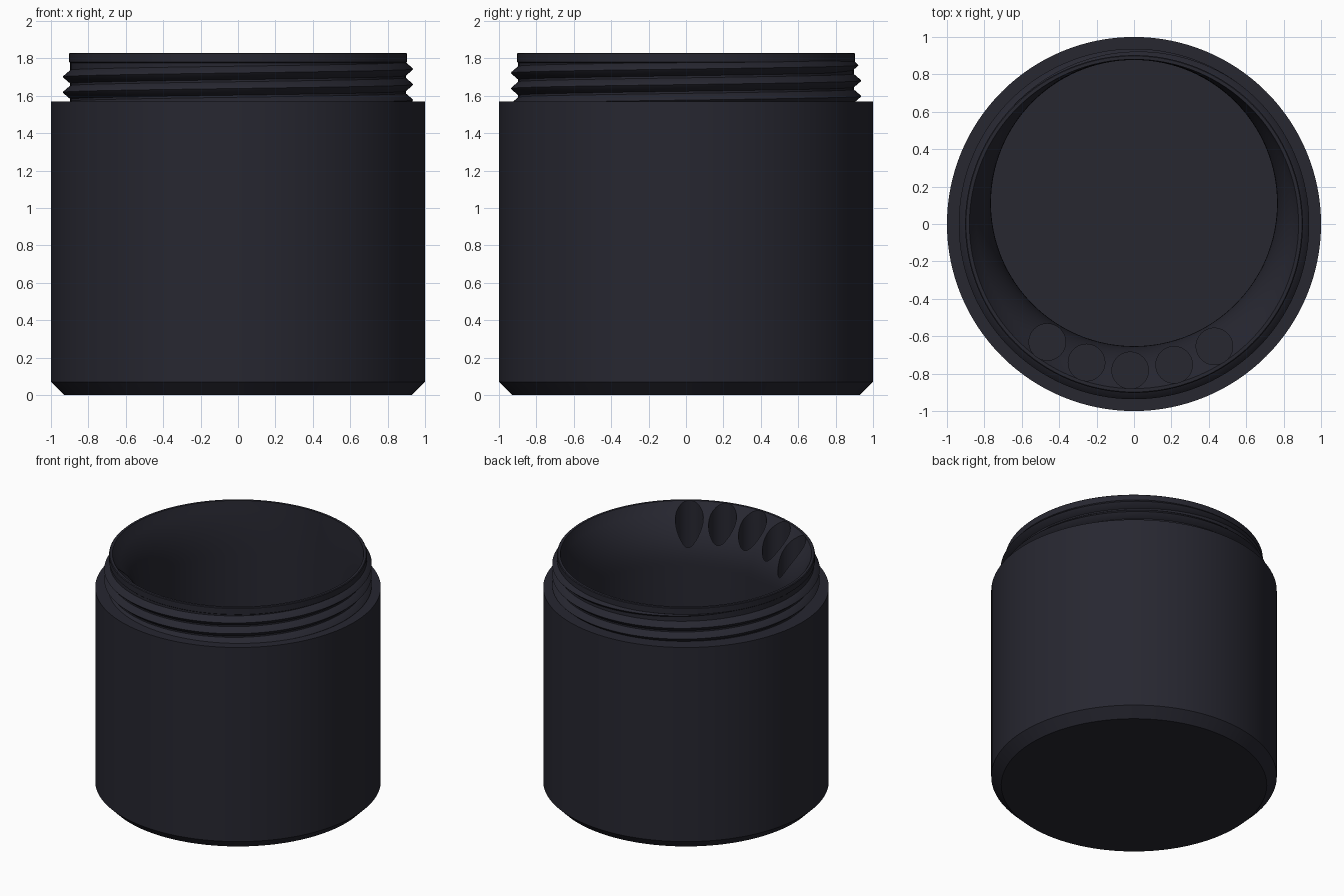
import bpy, bmesh, math
from mathutils import Vector

if "Cube" in bpy.data.objects:
    bpy.data.objects.remove(bpy.data.objects["Cube"], do_unlink=True)

SEGMENTS = 128

# One dark plastic for the whole container
plastic = bpy.data.materials.new("charcoal plastic")
plastic.use_nodes = True
colour = (0.02, 0.02, 0.03, 1)
plastic.diffuse_color = colour
plastic.node_tree.nodes["Principled BSDF"].inputs["Base Color"].default_value = colour


def ring(bm, radius, y, z, count=SEGMENTS, x=0):
    angles = [math.tau * i / count for i in range(count)]
    return [bm.verts.new((x + radius * math.cos(a), y + radius * math.sin(a), z)) for a in angles]


def bridge(bm, lower, upper):
    n = len(lower)
    for i in range(n):
        j = (i + 1) % n
        bm.faces.new((lower[i], lower[j], upper[j], upper[i]))


def stack(bm, rings):
    # Closed shell through a chain of rings
    for lower, upper in zip(rings, rings[1:]):
        bridge(bm, lower, upper)
    bm.faces.new(rings[0][::-1])
    bm.faces.new(rings[-1])


def finish(bm, name):
    bmesh.ops.recalc_face_normals(bm, faces=bm.faces)
    mesh = bpy.data.meshes.new(name)
    bm.to_mesh(mesh)
    bm.free()
    mesh.materials.append(plastic)
    obj = bpy.data.objects.new(name, mesh)
    bpy.context.collection.objects.link(obj)
    return obj


def smooth(obj):
    bpy.ops.object.select_all(action="DESELECT")
    obj.select_set(True)
    bpy.context.view_layer.objects.active = obj
    bpy.ops.object.shade_smooth_by_angle(angle=math.radians(30))


# Jar body: chamfered base, shoulder, neck, and an off-centre well
RIM, WELL, SHIFT = 0.88, 0.765, 0.112
bm = bmesh.new()
outside = [(0.93, 0), (1, 0.07), (1, 1.57), (0.897, 1.57), (0.897, 1.775),
           (0.903, 1.78), (0.903, 1.825), (0.898, 1.83)]
rings = [ring(bm, r, 0, z) for r, z in outside]
rings.append(ring(bm, RIM, 0, 1.83))
# Funnel that drops from the rim and eases into the well wall
STEPS = 14
for i in range(1, STEPS + 1):
    s = i / STEPS
    ease = 1 - (1 - s) ** 2.4
    rings.append(ring(bm, RIM + (WELL - RIM) * ease, SHIFT * ease, 1.82 - 0.4 * s))
rings.append(ring(bm, WELL, SHIFT, 0.15))
stack(bm, rings)
body = finish(bm, "jar_body")

# Row of round holes drilled into the front of the funnel
bm = bmesh.new()
for k in range(-2, 3):
    a = math.radians(-91.5 + 17.4 * k)
    x, y = 0.783 * math.cos(a), 0.783 * math.sin(a)
    stack(bm, [ring(bm, 0.098, y, z, 40, x) for z in (0.2, 1.95)])
cutter = finish(bm, "hole_cutter")
cutter.hide_render = True
drill = body.modifiers.new("drill", "BOOLEAN")
drill.operation = "DIFFERENCE"
drill.solver = "EXACT"
drill.object = cutter
bpy.context.view_layer.objects.active = body
bpy.ops.object.modifier_apply(modifier=drill.name)
bpy.data.objects.remove(cutter, do_unlink=True)
smooth(body)

# Screw thread: a ridge swept up the neck, fading out at its top end
PITCH, TURNS, START = 0.083, 3.0, -0.5
bm = bmesh.new()
sections = []
for i in range(int(TURNS * SEGMENTS) + 1):
    turn = START + i / SEGMENTS
    a = math.tau * turn
    z = 1.577 + PITCH * turn
    size = min(1, max(0.02, (2.5 - turn) / 0.35))
    profile = [(0.885, -0.04), (0.897, -0.036), (0.932, -0.006),
               (0.937, 0), (0.932, 0.006), (0.897, 0.036), (0.885, 0.04)]
    section = []
    for r, dz in profile:
        r = 0.885 + (r - 0.885) * size
        section.append(bm.verts.new(Vector((r * math.cos(a), r * math.sin(a), z + dz * size))))
    sections.append(section)
for lower, upper in zip(sections, sections[1:]):
    bridge(bm, lower, upper)
bm.faces.new(sections[0])
bm.faces.new(sections[-1])
thread = finish(bm, "screw_thread")
smooth(thread)
